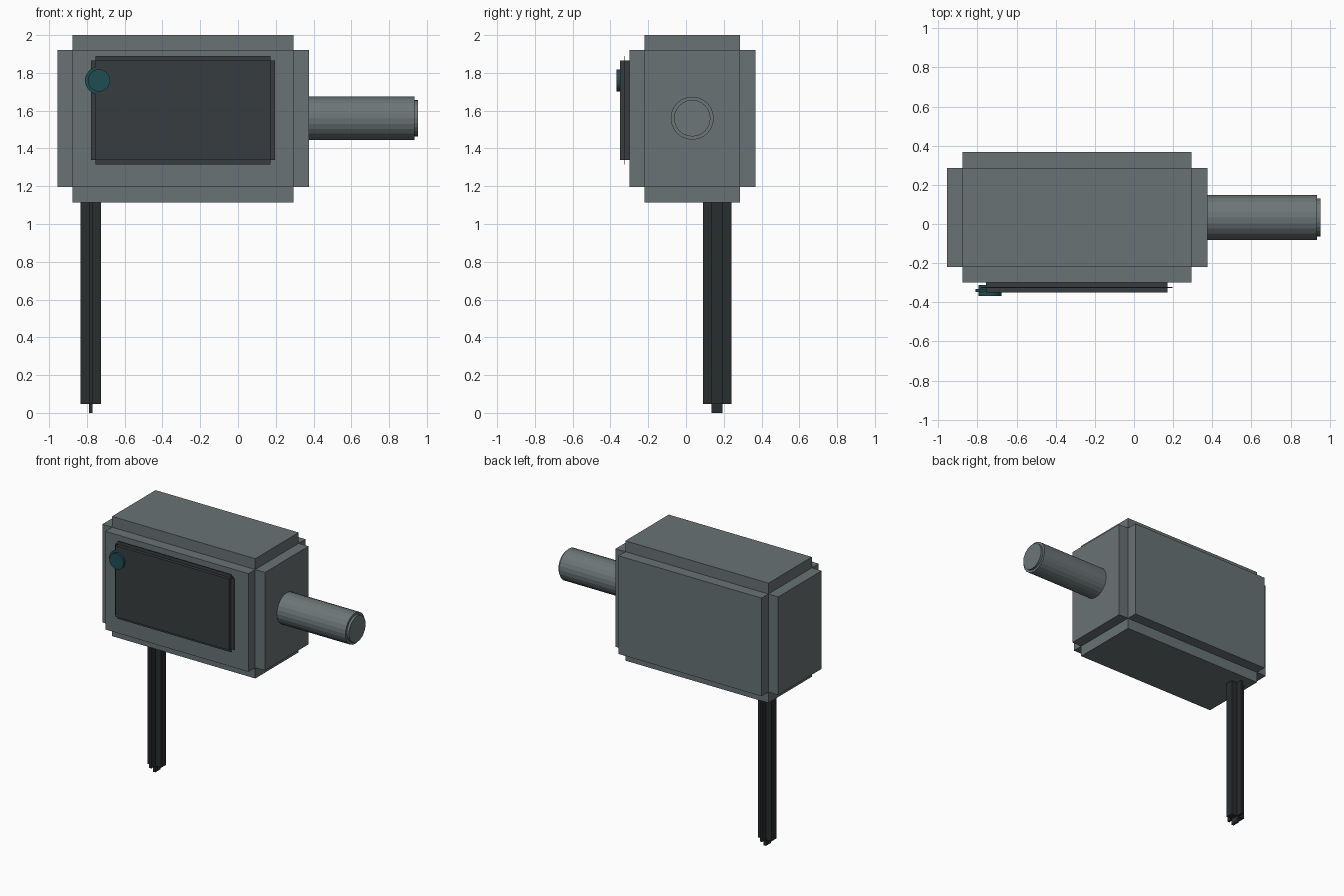
import bpy, bmesh, math
from mathutils import Matrix

if "Cube" in bpy.data.objects:
    bpy.data.objects.remove(bpy.data.objects["Cube"])


def material(name, rgb):
    m = bpy.data.materials.new(name)
    m.diffuse_color = (*rgb, 1)
    m.use_nodes = True
    m.node_tree.nodes["Principled BSDF"].inputs["Base Color"].default_value = m.diffuse_color
    return m


CASE = material("case_grey", (0.14, 0.17, 0.175))
METAL = material("shaft_grey", (0.15, 0.18, 0.185))
PANEL = material("panel_dark", (0.04, 0.046, 0.05))
CABLE = material("post_black", (0.022, 0.026, 0.028))
TEAL = material("button_teal", (0.013, 0.075, 0.09))


def finish(name, bm, mat):
    bmesh.ops.remove_doubles(bm, verts=bm.verts, dist=1e-5)
    bmesh.ops.recalc_face_normals(bm, faces=bm.faces)
    me = bpy.data.meshes.new(name)
    bm.to_mesh(me)
    bm.free()
    me.materials.append(mat)
    ob = bpy.data.objects.new(name, me)
    bpy.context.collection.objects.link(ob)
    return ob


def stepped_block(name, lo, hi, step, mat):
    """Box with every edge notched by a square step (core plus six slabs)."""
    bm = bmesh.new()
    for axis in range(3):
        for side in (0, 1):
            # raised slab on this side: outer cap and four walls
            a = [lo[i] + step for i in range(3)]
            b = [hi[i] - step for i in range(3)]
            outer, inner = (hi[axis], b[axis]) if side else (lo[axis], a[axis])
            u, v = (axis + 1) % 3, (axis + 2) % 3
            rings = []
            for level in (inner, outer):
                ring = []
                for cu, cv in ((a[u], a[v]), (b[u], a[v]), (b[u], b[v]), (a[u], b[v])):
                    p = [0, 0, 0]
                    p[axis], p[u], p[v] = level, cu, cv
                    ring.append(bm.verts.new(p))
                rings.append(ring)
            r0, r1 = rings
            bm.faces.new(r1 if side else r1[::-1])
            for i in range(4):
                j = (i + 1) % 4
                f = (r0[i], r0[j], r1[j], r1[i])
                bm.faces.new(f if side else f[::-1])
    me = bpy.data.meshes.new(name)
    bm.to_mesh(me)
    bm.free()
    me.materials.append(mat)
    ob = bpy.data.objects.new(name, me)
    bpy.context.collection.objects.link(ob)
    return ob


def lathe(name, centre, axis, profile, sides, mat):
    """Closed solid of revolution; profile holds (position along axis, radius)."""
    bm = bmesh.new()
    rings = []
    for d, r in profile:
        ring = []
        for i in range(sides):
            t = 2 * math.pi * i / sides
            p = [r * math.cos(t), r * math.sin(t)]
            co = (d, centre[1] + p[0], centre[2] + p[1]) if axis == 'X' else \
                 (centre[0] + p[0], d, centre[2] + p[1])
            ring.append(bm.verts.new(co))
        rings.append(ring)
    for a, b in zip(rings, rings[1:]):
        for i in range(sides):
            j = (i + 1) % sides
            bm.faces.new((a[i], a[j], b[j], b[i]))
    bm.faces.new(rings[0][::-1])
    bm.faces.new(rings[-1])
    return finish(name, bm, mat)


# main housing
stepped_block("housing", (-0.955, -0.30, 1.115), (0.375, 0.367, 2.0), 0.08, CASE)

# front cover plate
stepped_block("cover_plate", (-0.779, -0.35, 1.316), (0.196, -0.298, 1.89), 0.024, PANEL)

# support post running up into the housing
stepped_block("support_post", (-0.835, 0.09, 0.0), (-0.725, 0.24, 1.20), 0.046, CABLE)

# output shaft with stepped end
lathe("output_shaft", (0, 0.033, 1.56), 'X',
      [(0.36, 0.114), (0.935, 0.114), (0.935, 0.0965), (0.952, 0.0965)], 24, METAL)

# round button with a thin flange
lathe("button", (-0.736, 0, 1.76), 'Y',
      [(-0.367, 0.059), (-0.347, 0.059), (-0.347, 0.074), (-0.331, 0.074),
       (-0.331, 0.059), (-0.312, 0.059)], 24, TEAL)
